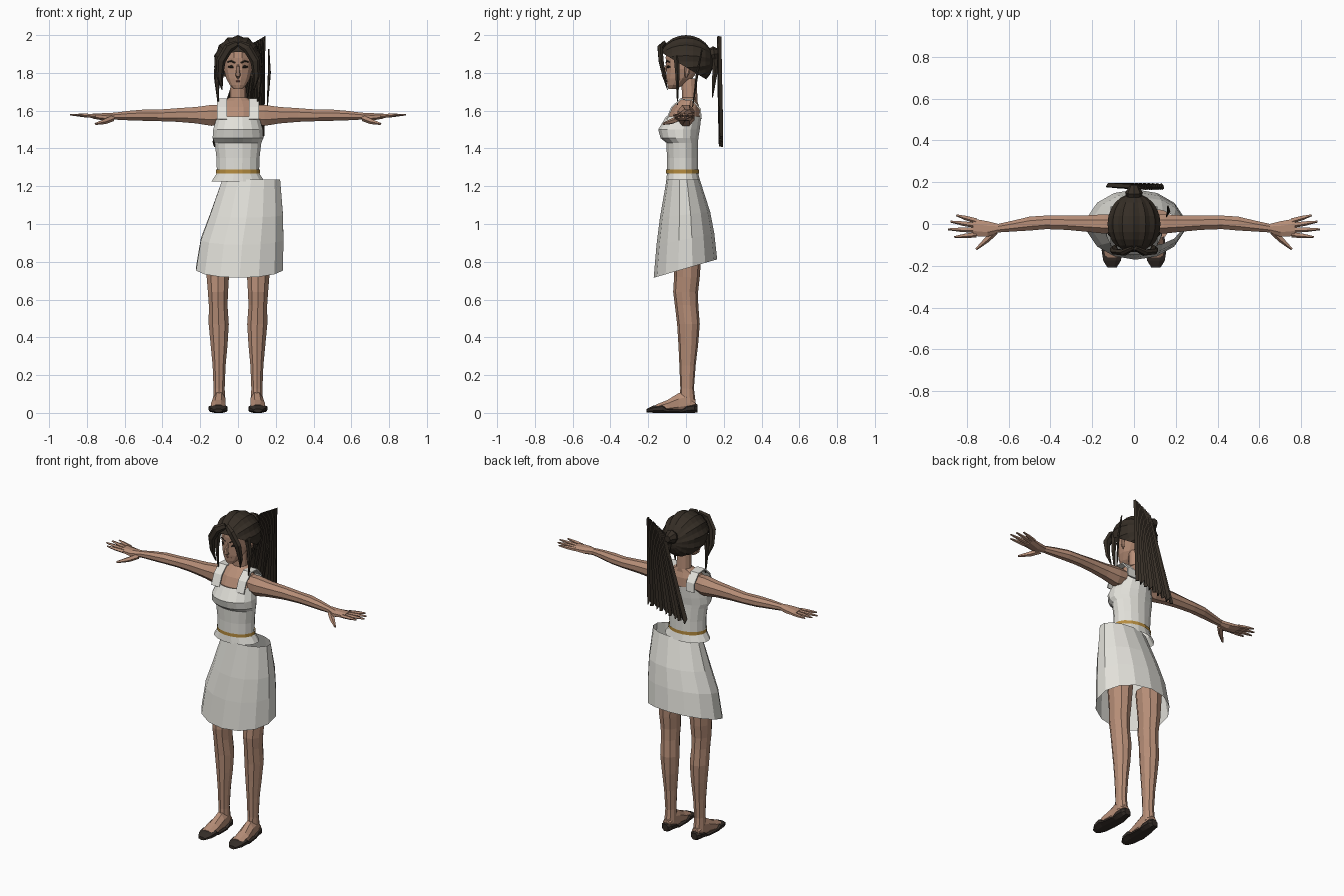
import bpy, bmesh, math
from mathutils import Vector, Matrix

default = bpy.data.objects.get("Cube")
if default:
    bpy.data.objects.remove(default, do_unlink=True)


def material(name, red, green, blue):
    mat = bpy.data.materials.new(name)
    mat.use_nodes = True
    colour = (red, green, blue, 1)
    mat.diffuse_color = colour
    shader = mat.node_tree.nodes["Principled BSDF"]
    shader.inputs["Base Color"].default_value = colour
    shader.inputs["Roughness"].default_value = 0.9
    return mat


skin = material("skin", .47, .27, .185)
cloth = material("white cloth", .76, .75, .70)
hair = material("dark brown hair", .036, .027, .019)
leather = material("dark shoe leather", .035, .026, .021)
gold = material("gold belt", .48, .27, .05)
lip = material("muted lips", .30, .12, .09)
eye_dark = material("dark eye", .02, .014, .01)


def finish(name, bm, mat, mirror=False):
    """Turn a bmesh into a flat shaded object, optionally mirrored across x."""
    bmesh.ops.recalc_face_normals(bm, faces=bm.faces)
    mesh = bpy.data.meshes.new(name)
    bm.to_mesh(mesh)
    bm.free()
    mesh.materials.append(mat)
    obj = bpy.data.objects.new(name, mesh)
    bpy.context.collection.objects.link(obj)
    if mirror:
        modifier = obj.modifiers.new("mirror", 'MIRROR')
        modifier.use_mirror_merge = False
    return obj


def skin_rings(bm, rings, caps):
    """Bridge successive rings of points with quads."""
    loops = [[bm.verts.new(point) for point in ring] for ring in rings]
    count = len(loops[0])
    for low, high in zip(loops, loops[1:]):
        for i in range(count):
            j = (i + 1) % count
            bm.faces.new((low[i], low[j], high[j], high[i]))
    if caps:
        bm.faces.new(loops[0])
        bm.faces.new(loops[-1])


def loft(name, axis, sections, mat, sides=12, caps=True, mirror=False, tilt=None):
    """Sections are (position on axis, centre a, centre b, radius a, radius b)."""
    rings = []
    for pos, ca, cb, ra, rb in sections:
        ring = []
        for i in range(sides):
            angle = math.tau * (i + .5) / sides
            a, b = ca + ra * math.cos(angle), cb + rb * math.sin(angle)
            point = {'x': (pos, a, b), 'y': (a, pos, b), 'z': (a, b, pos)}[axis]
            ring.append(tilt(Vector(point)) if tilt else Vector(point))
        rings.append(ring)
    bm = bmesh.new()
    skin_rings(bm, rings, caps)
    return finish(name, bm, mat, mirror)


def sweep(name, points, radii, mat, flat=1, sides=6, mirror=False, ref=(0, 1, 0)):
    """Tapered tube through points; flat squashes it along the ref direction."""
    points = [Vector(p) for p in points]
    rings = []
    for i, (point, radius) in enumerate(zip(points, radii)):
        tangent = points[min(i + 1, len(points) - 1)] - points[max(i - 1, 0)]
        side = tangent.cross(Vector(ref)).normalized()
        up = side.cross(tangent).normalized()
        turns = [math.tau * k / sides for k in range(sides)]
        rings.append([point + side * radius * math.cos(t) + up * radius * flat * math.sin(t)
                      for t in turns])
    bm = bmesh.new()
    skin_rings(bm, rings, True)
    return finish(name, bm, mat, mirror)


# Skirt, open at both ends, hem dropping towards the front
def drop_hem(point):
    weight = max(0, (1.235 - point.z) / .47)
    return point + Vector((0, 0, .29 * weight * point.y))


loft("skirt", 'z', [(1.235, .07, -.015, .157, .088), (1.05, .045, -.005, .198, .133),
                    (.92, .022, -.003, .224, .153), (.765, .008, -.003, .236, .168)],
     cloth, sides=14, caps=False, tilt=drop_hem)

# Bodice with bust overhang, belt and straps
loft("bodice", 'z', [(1.225, 0, -.015, .143, .092), (1.27, 0, -.018, .114, .084),
                     (1.35, 0, -.018, .116, .084), (1.43, 0, -.02, .126, .086),
                     (1.455, 0, -.035, .137, .102), (1.50, 0, -.037, .134, .112),
                     (1.57, 0, -.012, .113, .095)], cloth, sides=16, caps=False)
loft("belt", 'z', [(1.268, 0, -.018, .119, .089), (1.288, 0, -.018, .119, .089)],
     gold, sides=16, caps=False)

bm = bmesh.new()
strap_path = [(-.105, 1.555), (-.078, 1.62), (-.03, 1.664), (.035, 1.66), (.078, 1.61), (.084, 1.555)]
pairs = [[bm.verts.new((x, y, z)) for x in (.057, .112)] for y, z in strap_path]
for first, second in zip(pairs, pairs[1:]):
    bm.faces.new(first + second[::-1])
straps = finish("shoulder_straps", bm, cloth, True)
straps.modifiers.new("thickness", 'SOLIDIFY').thickness = .008

# Upper chest, neck and head
loft("chest_and_neck", 'z', [(1.48, 0, -.01, .115, .075), (1.57, 0, -.01, .112, .086),
                             (1.62, 0, 0, .108, .072), (1.65, 0, .01, .085, .052),
                             (1.67, 0, .02, .045, .042), (1.77, 0, .015, .04, .042)], skin)
loft("head", 'z', [(1.714, 0, -.072, .022, .022), (1.735, 0, -.057, .045, .043),
                   (1.77, 0, -.035, .064, .07), (1.82, 0, -.015, .078, .091),
                   (1.88, 0, -.008, .083, .103), (1.94, 0, 0, .08, .105)], skin)
sweep("nose", [(0, -.1, 1.845), (0, -.113, 1.81), (0, -.118, 1.788), (0, -.1, 1.777)],
      [.006, .01, .014, .009], skin)
sweep("ears", [(.078, .0, 1.775), (.087, .005, 1.80), (.09, .01, 1.83), (.08, .0, 1.845)],
      [.006, .014, .017, .006], skin, flat=.5, mirror=True, ref=(1, 0, 0))
sweep("eyes", [(.017, -.101, 1.829), (.034, -.096, 1.833), (.052, -.084, 1.832)],
      [.003, .008, .003], eye_dark, flat=.6, mirror=True)
sweep("eyebrows", [(.014, -.106, 1.853), (.036, -.1, 1.863), (.058, -.085, 1.857)],
      [.004, .005, .002], hair, flat=.8, mirror=True)
sweep("mouth", [(-.022, -.096, 1.755), (0, -.102, 1.757), (.022, -.096, 1.755)],
      [.002, .006, .002], lip, flat=.6)

# Arms, fingers and thumbs
loft("arms", 'x', [(.08, 0, 1.58, .048, .054), (.14, 0, 1.575, .05, .06),
                   (.22, .002, 1.576, .043, .047), (.32, .006, 1.577, .037, .039),
                   (.42, .008, 1.575, .035, .033), (.50, .002, 1.576, .036, .032),
                   (.58, -.01, 1.574, .028, .027), (.65, -.02, 1.571, .022, .02),
                   (.70, -.024, 1.567, .04, .022), (.77, -.016, 1.571, .045, .014)],
     skin, sides=8, mirror=True)
finger_tips = [(.85, .042), (.878, .012), (.89, -.025), (.86, -.062)]
for i, (tip_x, tip_y) in enumerate(finger_tips):
    base = Vector((.755, .016 - .022 * i, 1.571))
    tip = Vector((tip_x, tip_y, 1.579))
    sweep(f"fingers_{i + 1}", [base, base.lerp(tip, .5), tip], [.014, .012, .005],
          skin, flat=.8, sides=5, mirror=True, ref=(0, 0, 1))
sweep("thumbs", [(.665, -.035, 1.56), (.705, -.075, 1.543), (.755, -.12, 1.53)],
      [.017, .015, .006], skin, sides=5, mirror=True, ref=(0, 0, 1))

# Legs, feet and flat shoes
loft("legs", 'z', [(.90, .105, .005, .075, .08), (.72, .107, .005, .062, .068),
                   (.64, .106, -.002, .056, .066), (.57, .105, .003, .052, .062),
                   (.47, .102, .013, .056, .06), (.36, .1, .012, .047, .052),
                   (.25, .1, .008, .036, .043), (.13, .1, .006, .031, .036),
                   (.05, .1, .008, .034, .044)], skin, sides=10, mirror=True)
loft("feet", 'y', [(.05, .1, .04, .026, .03), (.0, .1, .06, .035, .06),
                   (-.04, .1, .052, .037, .056), (-.1, .105, .036, .042, .034),
                   (-.16, .105, .025, .036, .02)], skin, sides=8, mirror=True)
loft("shoes", 'y', [(.062, .1, .024, .022, .022), (.045, .1, .026, .038, .028),
                    (.005, .1, .022, .042, .024), (-.02, .1, .01, .043, .011),
                    (-.10, .105, .012, .05, .013), (-.125, .105, .024, .054, .026),
                    (-.175, .105, .019, .046, .02), (-.208, .105, .012, .024, .01)],
     leather, sides=8, mirror=True)

# Hair cap: strands run from brow to knot as alternating grooves
strands = 28
bm = bmesh.new()
bmesh.ops.create_uvsphere(bm, u_segments=strands, v_segments=12, radius=1,
                          matrix=Matrix.Rotation(math.pi / 2, 4, 'X'))
for vert in bm.verts:
    column = round(math.atan2(vert.co.z, vert.co.x) / math.tau * strands)
    groove = 1 if column % 2 else .94
    x, y, z = vert.co
    vert.co = (x * .13 * groove, y * .146, 1.86 + z * .14 * groove)
bmesh.ops.bisect_plane(bm, geom=bm.verts[:] + bm.edges[:] + bm.faces[:],
                       plane_co=(0, 0, 1.83), plane_no=(0, .6, 1), clear_inner=True)
finish("hair_cap", bm, hair)

# Loose locks framing the face
sweep("fringe_locks", [(.006, -.115, 1.955), (.05, -.137, 1.932), (.09, -.132, 1.865),
                       (.097, -.115, 1.78), (.084, -.098, 1.71)],
      [.018, .026, .025, .017, .003], hair, flat=.6, mirror=True)
sweep("temple_locks", [(.1, -.05, 1.89), (.113, -.045, 1.78), (.104, -.045, 1.63)],
      [.022, .015, .003], hair, flat=.8, mirror=True)
sweep("stray_lock", [(.162, .085, 1.925), (.166, .06, 1.8), (.155, .035, 1.62)],
      [.004, .008, .003], hair)

# Knot, short tuft and the broad fanned ponytail
sweep("hair_knot", [(0, .125, 1.89), (0, .15, 1.9), (0, .185, 1.9)],
      [.035, .042, .02], hair, sides=8, ref=(1, 0, 0))
sweep("short_tuft", [(.01, .14, 1.91), (.02, .155, 1.82), (.02, .14, 1.67)],
      [.022, .018, .003], hair)
columns, rows = 26, 6
bm = bmesh.new()
grid = []
for c in range(columns + 1):
    across = c / columns
    ridge = .009 if c % 2 else -.009
    top = Vector((.03 + .115 * across, .178 + ridge, 1.93 + .065 * across))
    jag = .03 * (c % 3 == 0)
    bottom = Vector((-.135 + .275 * across, .188 + ridge, 1.405 + .06 * across + jag))
    grid.append([bm.verts.new(top.lerp(bottom, r / rows)) for r in range(rows + 1)])
for left, right in zip(grid, grid[1:]):
    for r in range(rows):
        bm.faces.new((left[r], right[r], right[r + 1], left[r + 1]))
ponytail = finish("ponytail_fan", bm, hair)
ponytail.modifiers.new("thickness", 'SOLIDIFY').thickness = .006
